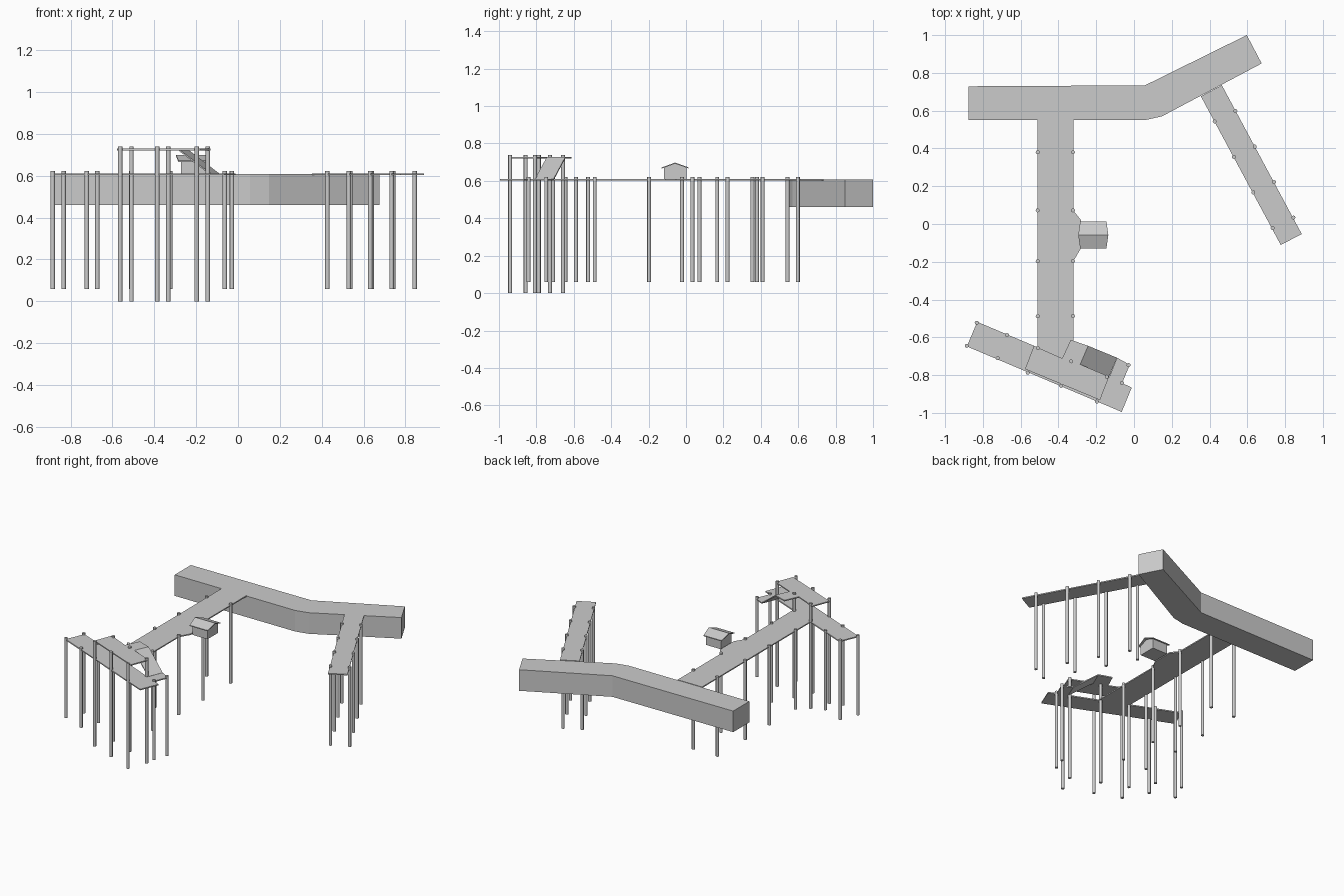
import bpy, bmesh
from mathutils import Vector

if "Cube" in bpy.data.objects:
    bpy.data.objects.remove(bpy.data.objects["Cube"])


def finish(name, bm):
    bmesh.ops.recalc_face_normals(bm, faces=bm.faces)
    me = bpy.data.meshes.new(name)
    bm.to_mesh(me)
    bm.free()
    ob = bpy.data.objects.new(name, me)
    bpy.context.collection.objects.link(ob)
    return ob


def loft(name, ring, offset):
    """Extrude a closed 3D outline along an offset vector."""
    bm = bmesh.new()
    face = bm.faces.new([bm.verts.new(p) for p in ring])
    ext = bmesh.ops.extrude_face_region(bm, geom=[face])
    moved = [g for g in ext["geom"] if isinstance(g, bmesh.types.BMVert)]
    bmesh.ops.translate(bm, verts=moved, vec=Vector(offset))
    return finish(name, bm)


def slab(name, outline, z0, z1):
    return loft(name, [(x, y, z0) for x, y in outline], (0, 0, z1 - z0))


def posts(name, places, z0, z1, r=0.0105):
    for i, (x, y) in enumerate(places):
        bpy.ops.mesh.primitive_cylinder_add(
            vertices=12, radius=r, depth=z1 - z0, location=(x, y, (z0 + z1) / 2))
        ob = bpy.context.object
        ob.name = f"{name}_{i + 1}"
        bpy.ops.object.shade_smooth_by_angle()


D0, D1 = 0.603, 0.611      # lower deck
U0, U1 = 0.721, 0.729      # upper deck

# Solid bent quay
slab("quay", [(-.877, .729), (.058, .734), (.597, 1.0), (.676, .85),
              (.148, .57), (.058, .55), (-.877, .55)], 0.46, 0.608)

# Long jetty with hut bay, angled head and stair landing
slab("main_deck", [(-.51, .55), (-.32, .55), (-.32, .07), (-.28, .02),
                   (-.28, -.127), (-.32, -.195), (-.32, -.734), (-.132, -.813),
                   (-.09, -.708), (-.022, -.745), (-.063, -.842), (-.012, -.866),
                   (-.065, -.995), (-.885, -.648), (-.83, -.518), (-.51, -.653)], D0, D1)

# Angled side jetty
slab("side_deck", [(.354, .676), (.465, .735), (.888, -.053), (.777, -.111)], D0, D1)

# Raised platform
slab("upper_deck", [(-.53, -.645), (-.577, -.768), (-.18, -.932), (-.132, -.808),
                    (-.285, -.743), (-.243, -.645), (-.335, -.613), (-.38, -.711)], U0, U1)

# Ramp down from the platform to the landing
loft("ramp", [(-.243, -.645, U0), (-.285, -.743, U0),
              (-.132, -.808, D0), (-.09, -.708, D0)], (0, 0, 0.008))

# Hut: walls with gable, and overhanging roof whose ridge is longer than its eaves
HY = -.058
loft("hut_walls", [(-.273, HY - .06, D0), (-.273, HY + .06, D0), (-.273, HY + .06, .672),
                   (-.273, HY, .693), (-.273, HY - .06, .672)], (0.118, 0, 0))
for side, s in (("front", -1), ("back", 1)):
    loft(f"hut_roof_{side}", [(-.295, HY, .692), (-.136, HY, .692),
                              (-.146, HY + s * .072, .666), (-.285, HY + s * .072, .666)],
         (0, 0, 0.006))

# Piles under the lower decks
posts("jetty_pile", [(x, y) for x in (-.51, -.323) for y in (.38, .072, -.197, -.488)], .06, .622)
posts("head_pile", [(-.833, -.523), (-.885, -.645), (-.672, -.588), (-.722, -.71),
                    (-.029, -.747), (-.063, -.842)], .06, .622)
posts("side_pile", [(bx + .1023 * i, by - .188 * i)[0:2] for i in range(4) for bx, by in
                    ((.427, .543), (.537, .598))], .06, .622)

# Tall posts carrying the platform
posts("platform_post", [(-.563, -.787), (-.386, -.857), (-.197, -.94),
                        (-.509, -.657), (-.333, -.727), (-.144, -.808)], 0, .739)
